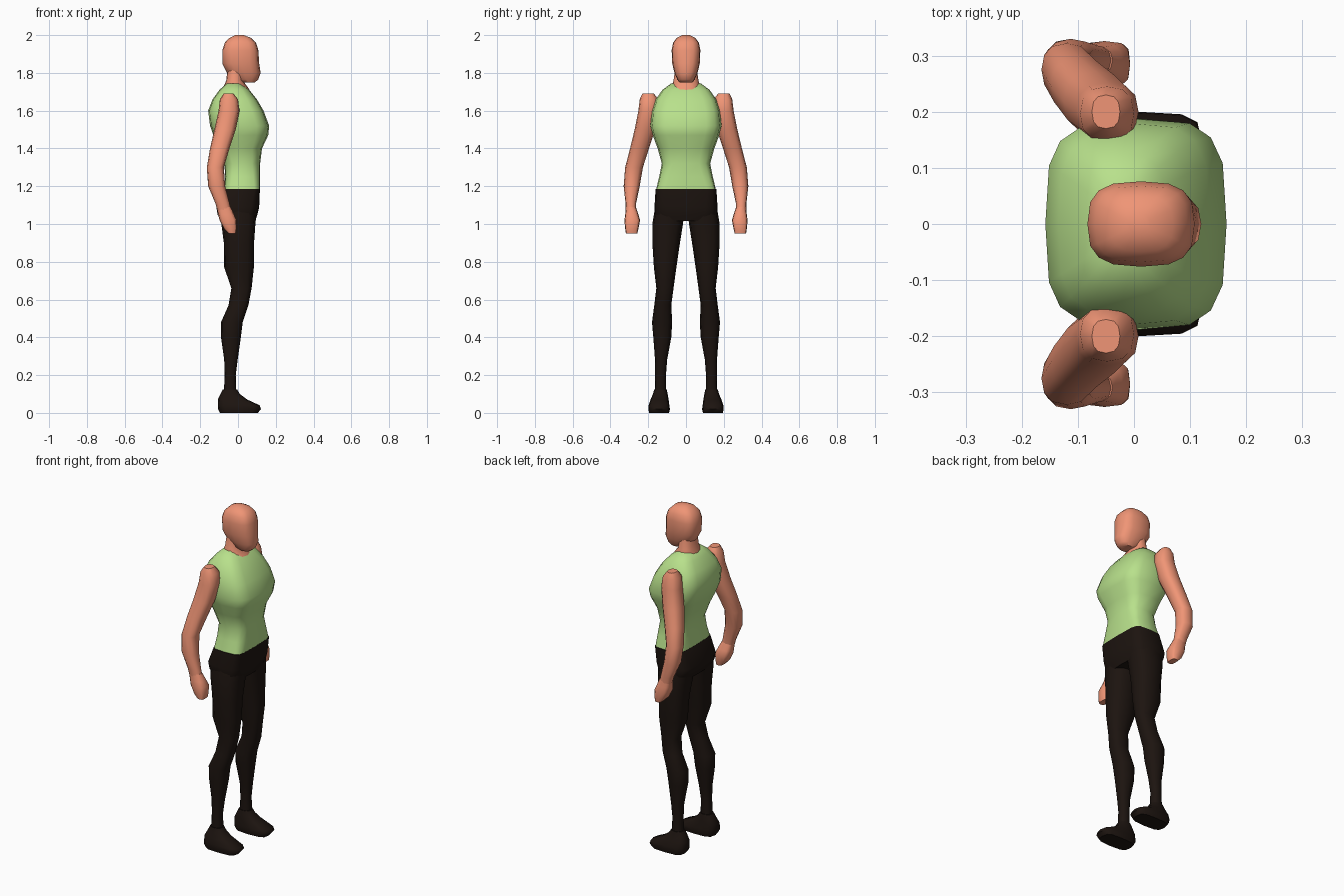
import bpy, bmesh, math


def material(name, rgb):
    m = bpy.data.materials.new(name)
    m.diffuse_color = (*rgb, 1)
    return m


SKIN = material("skin", (0.87, 0.30, 0.18))
GREEN = material("green", (0.48, 0.75, 0.26))
BLACK = material("black", (0.012, 0.007, 0.005))


def signed_pow(v, e):
    return math.copysign(abs(v) ** e, v)


def loft(name, mat, rows, sides=16, flip=1):
    """Skin rounded-box sections (z, x0, x1, y0, y1, squareness)."""
    bm = bmesh.new()
    rings = []
    for z, x0, x1, y0, y1, n in rows:
        ring = []
        for i in range(sides):
            a = 2 * math.pi * i / sides
            x = (x0 + x1) / 2 + (x1 - x0) / 2 * signed_pow(math.cos(a), 2 / n)
            y = (y0 + y1) / 2 + (y1 - y0) / 2 * signed_pow(math.sin(a), 2 / n)
            ring.append(bm.verts.new((x, flip * y, z)))
        rings.append(ring)
    for a, b in zip(rings, rings[1:]):
        for i in range(sides):
            j = (i + 1) % sides
            bm.faces.new((a[i], a[j], b[j], b[i]))
    bm.faces.new(rings[0][::-1])
    bm.faces.new(rings[-1])
    bmesh.ops.recalc_face_normals(bm, faces=bm.faces)
    mesh = bpy.data.meshes.new(name)
    bm.to_mesh(mesh)
    bm.free()
    mesh.materials.append(mat)
    ob = bpy.data.objects.new(name, mesh)
    bpy.context.collection.objects.link(ob)
    bpy.ops.object.select_all(action='DESELECT')
    ob.select_set(True)
    bpy.context.view_layer.objects.active = ob
    bpy.ops.object.shade_smooth_by_angle(angle=math.radians(50))
    return ob


def centred(name, mat, rows):
    return loft(name, mat, [(z, a, b, -w, w, n) for z, a, b, w, n in rows])


def pair(name, mat, rows, sides=12):
    for side, flip in (("left", 1), ("right", -1)):
        loft(f"{side}_{name}", mat, rows, sides, flip)


# Head: blunt at the back, narrowing to the chin
centred("head", SKIN, [
    (1.75, 0.02, 0.09, 0.035, 2.5),
    (1.765, -0.02, 0.107, 0.046, 2.5),
    (1.80, -0.058, 0.12, 0.061, 2.5),
    (1.85, -0.083, 0.112, 0.073, 2.7),
    (1.92, -0.083, 0.108, 0.076, 2.9),
    (1.96, -0.07, 0.095, 0.068, 2.9),
    (1.985, -0.045, 0.07, 0.05, 2.6),
    (2.00, -0.015, 0.03, 0.02, 2.2)])

# Neck
centred("neck", SKIN, [
    (1.66, -0.09, 0.085, 0.08, 2.3),
    (1.72, -0.08, 0.055, 0.078, 2.3),
    (1.76, -0.062, 0.025, 0.066, 2.3),
    (1.83, -0.055, 0.03, 0.056, 2.3)])

# Sleeveless top
centred("sleeveless_top", GREEN, [
    (1.175, -0.072, 0.115, 0.16, 5.5),
    (1.25, -0.068, 0.117, 0.142, 4),
    (1.32, -0.072, 0.117, 0.128, 3.2),
    (1.40, -0.10, 0.127, 0.150, 3.2),
    (1.47, -0.13, 0.16, 0.176, 3.4),
    (1.52, -0.148, 0.165, 0.188, 3.5),
    (1.60, -0.158, 0.135, 0.180, 3.5),
    (1.66, -0.135, 0.10, 0.160, 3.3),
    (1.71, -0.098, 0.06, 0.125, 3),
    (1.745, -0.06, 0.015, 0.078, 2.6)])

# Pelvis of the trousers
centred("trouser_hips", BLACK, [
    (1.015, -0.085, 0.09, 0.155, 3.5),
    (1.05, -0.108, 0.103, 0.167, 3.8),
    (1.09, -0.115, 0.112, 0.167, 4.2),
    (1.185, -0.072, 0.116, 0.161, 5.5)])

# Legs
pair("trouser_leg", BLACK, [
    (0.09, -0.075, -0.008, 0.105, 0.165, 2.3),
    (0.20, -0.071, -0.012, 0.106, 0.163, 2.3),
    (0.28, -0.073, -0.002, 0.100, 0.164, 2.3),
    (0.40, -0.09, 0.015, 0.078, 0.173, 2.4),
    (0.48, -0.09, 0.025, 0.073, 0.180, 2.4),
    (0.57, -0.05, 0.055, 0.078, 0.168, 2.5),
    (0.66, -0.035, 0.072, 0.066, 0.157, 2.6),
    (0.77, -0.073, 0.084, 0.051, 0.170, 2.6),
    (0.90, -0.075, 0.085, 0.032, 0.178, 2.6),
    (1.00, -0.088, 0.092, 0.016, 0.178, 2.7),
    (1.08, -0.10, 0.10, 0.008, 0.165, 2.7)])

# Shoes
pair("shoe", BLACK, [
    (0.0, -0.095, 0.105, 0.09, 0.195, 3.5),
    (0.02, -0.105, 0.122, 0.085, 0.20, 3.5),
    (0.04, -0.107, 0.115, 0.088, 0.198, 3.5),
    (0.07, -0.107, 0.05, 0.092, 0.188, 3),
    (0.10, -0.093, 0.01, 0.097, 0.175, 2.6),
    (0.125, -0.08, -0.005, 0.102, 0.168, 2.4)])

# Arms
pair("arm", SKIN, [
    (1.04, -0.10, -0.03, 0.265, 0.318, 2.4),
    (1.11, -0.12, -0.045, 0.264, 0.320, 2.4),
    (1.20, -0.158, -0.068, 0.245, 0.330, 2.4),
    (1.30, -0.165, -0.075, 0.228, 0.322, 2.4),
    (1.40, -0.148, -0.045, 0.196, 0.296, 2.5),
    (1.50, -0.125, -0.012, 0.163, 0.272, 2.5),
    (1.60, -0.103, 0.008, 0.148, 0.252, 2.5),
    (1.66, -0.096, 0.0, 0.148, 0.245, 2.5),
    (1.692, -0.075, -0.025, 0.17, 0.23, 2.5)])

# Closed fists
pair("fist", SKIN, [
    (0.95, -0.05, -0.012, 0.258, 0.318, 4),
    (0.975, -0.075, -0.007, 0.252, 0.322, 3.6),
    (1.02, -0.098, -0.007, 0.243, 0.326, 3.2),
    (1.05, -0.105, -0.02, 0.252, 0.322, 2.8),
    (1.09, -0.112, -0.038, 0.265, 0.318, 2.4)])
